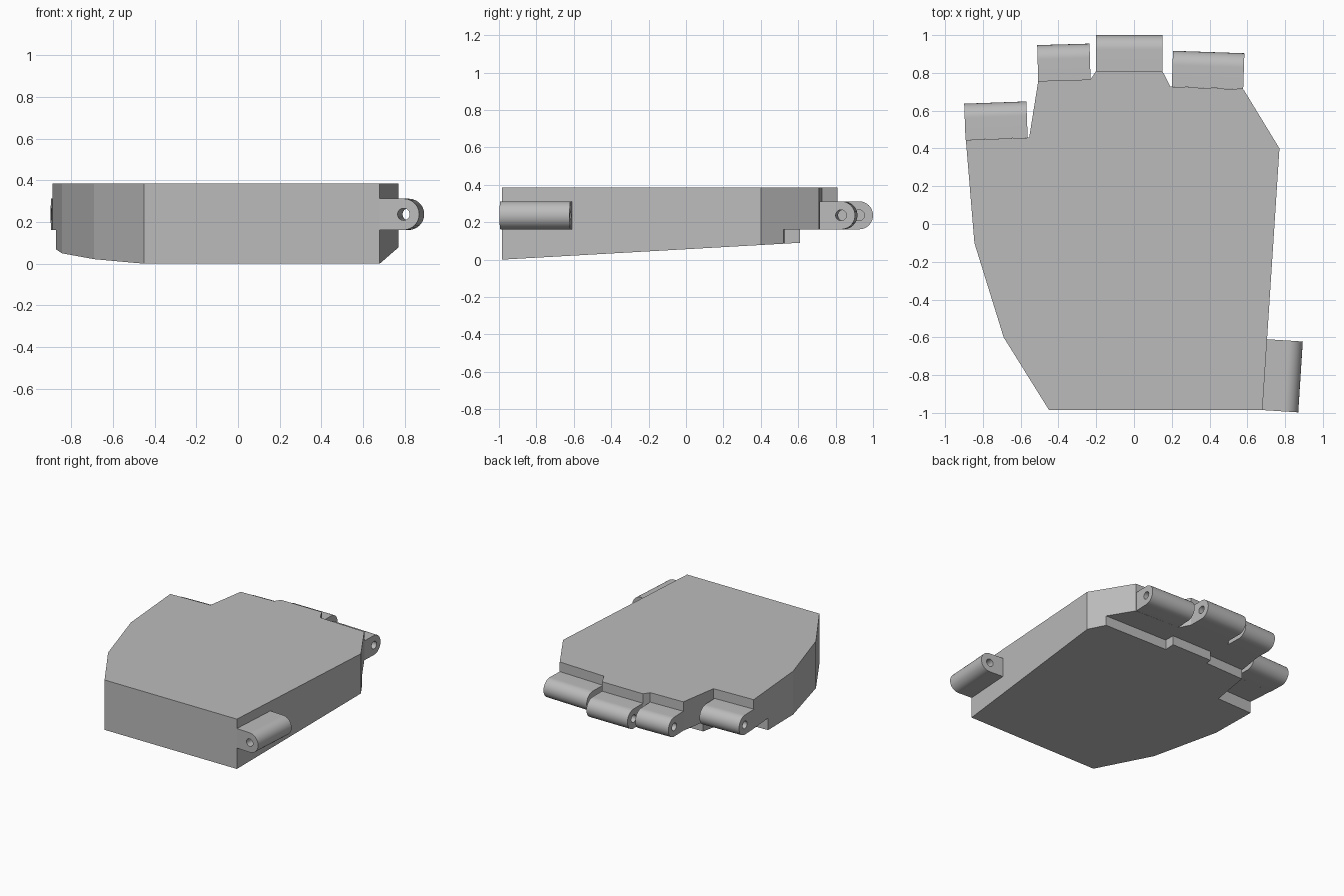
import bpy, bmesh, math
from mathutils import Vector

if "Cube" in bpy.data.objects:
    bpy.data.objects.remove(bpy.data.objects["Cube"], do_unlink=True)

TOP, LEDGE, RADIUS, BORE = 0.385, 0.162, 0.075, 0.029
PIN_Z = LEDGE + RADIUS

grey = bpy.data.materials.new("plain grey")
grey.use_nodes = True
grey.diffuse_color = (0.5, 0.5, 0.5, 1)
grey.node_tree.nodes["Principled BSDF"].inputs["Base Color"].default_value = (0.5, 0.5, 0.5, 1)


def finish(name, bm):
    bmesh.ops.recalc_face_normals(bm, faces=bm.faces)
    mesh = bpy.data.meshes.new(name)
    bm.to_mesh(mesh)
    bm.free()
    mesh.materials.append(grey)
    obj = bpy.data.objects.new(name, mesh)
    bpy.context.collection.objects.link(obj)
    return obj


def activate(obj):
    bpy.ops.object.select_all(action='DESELECT')
    obj.select_set(True)
    bpy.context.view_layer.objects.active = obj


def prism(name, outline, bottom, top):
    """Extrude a plan outline; bottom(y) gives the height of the underside."""
    bm = bmesh.new()
    low = [bm.verts.new((x, y, bottom(y))) for x, y in outline]
    high = [bm.verts.new((x, y, top)) for x, y in outline]
    bm.faces.new(low)
    bm.faces.new(high)
    n = len(outline)
    for i in range(n):
        j = (i + 1) % n
        bm.faces.new((low[i], low[j], high[j], high[i]))
    return finish(name, bm)


def knuckle(name, start, end, reach):
    """Rounded hinge lug with a pin bore, its base running from start to end."""
    a, b = Vector((*start, PIN_Z)), Vector((*end, PIN_Z))
    axis = (b - a).normalized()
    out = Vector((-axis.y, axis.x, 0))
    up = Vector((0, 0, 1))
    pin = reach - RADIUS

    def arc(radius, begin, sweep, steps):
        return [(pin + radius * math.cos(begin + sweep * k / steps),
                 radius * math.sin(begin + sweep * k / steps)) for k in range(steps + 1)]

    outer = [(0, -RADIUS)] + arc(RADIUS, -math.pi / 2, math.pi, 24) + [(0, RADIUS)]
    inner = arc(BORE, 0, 2 * math.pi, 24)[:-1]
    bm = bmesh.new()
    edges = []
    for loop in (outer, inner):
        verts = [bm.verts.new(a + out * u + up * v) for u, v in loop]
        edges += [bm.edges.new((verts[i - 1], verts[i])) for i in range(len(verts))]
    bmesh.ops.triangle_fill(bm, edges=edges, use_beauty=True)
    ext = bmesh.ops.extrude_face_region(bm, geom=bm.faces[:], use_keep_orig=True)
    bmesh.ops.translate(bm, vec=b - a,
                        verts=[g for g in ext["geom"] if isinstance(g, bmesh.types.BMVert)])
    obj = finish(name, bm)
    activate(obj)
    bpy.ops.object.shade_smooth_by_angle(angle=math.radians(35))
    return obj


# Palm block with a sloping underside
palm = prism("palm_block", [
    (-0.45, -0.985), (0.68, -0.985), (0.77, 0.4), (0.58, 0.712), (0.193, 0.727),
    (0.15, 0.81), (-0.2, 0.81), (-0.23, 0.765), (-0.507, 0.757), (-0.555, 0.457),
    (-0.89, 0.445), (-0.845, -0.1), (-0.69, -0.6)],
    lambda y: 0.0565 * (y + 0.985), TOP)

# Stepped clearance under the finger hinges
cutter = prism("clearance_cutter", [
    (1.1, 0.515), (0.15, 0.53), (0.15, 0.61), (-0.2, 0.61), (-0.2, 0.565),
    (-0.535, 0.555), (-0.57, 0.255), (-1.1, 0.24), (-1.1, 1.1), (1.1, 1.1)],
    lambda y: -0.1, LEDGE)
cutter.hide_render = True
cut = palm.modifiers.new("clearance", 'BOOLEAN')
cut.operation = 'DIFFERENCE'
cut.solver = 'EXACT'
cut.object = cutter
activate(palm)
bpy.ops.object.modifier_apply(modifier=cut.name)
bpy.data.objects.remove(cutter, do_unlink=True)

# Hinge lugs: four fingers and the thumb
knuckle("index_hinge", (0.2, 0.727), (0.578, 0.714), 0.19)
knuckle("middle_hinge", (-0.2, 0.81), (0.15, 0.81), 0.19)
knuckle("ring_hinge", (-0.507, 0.757), (-0.23, 0.765), 0.19)
knuckle("little_hinge", (-0.892, 0.445), (-0.563, 0.457), 0.192)
knuckle("thumb_hinge", (0.704, -0.61), (0.68, -0.985), 0.19)
